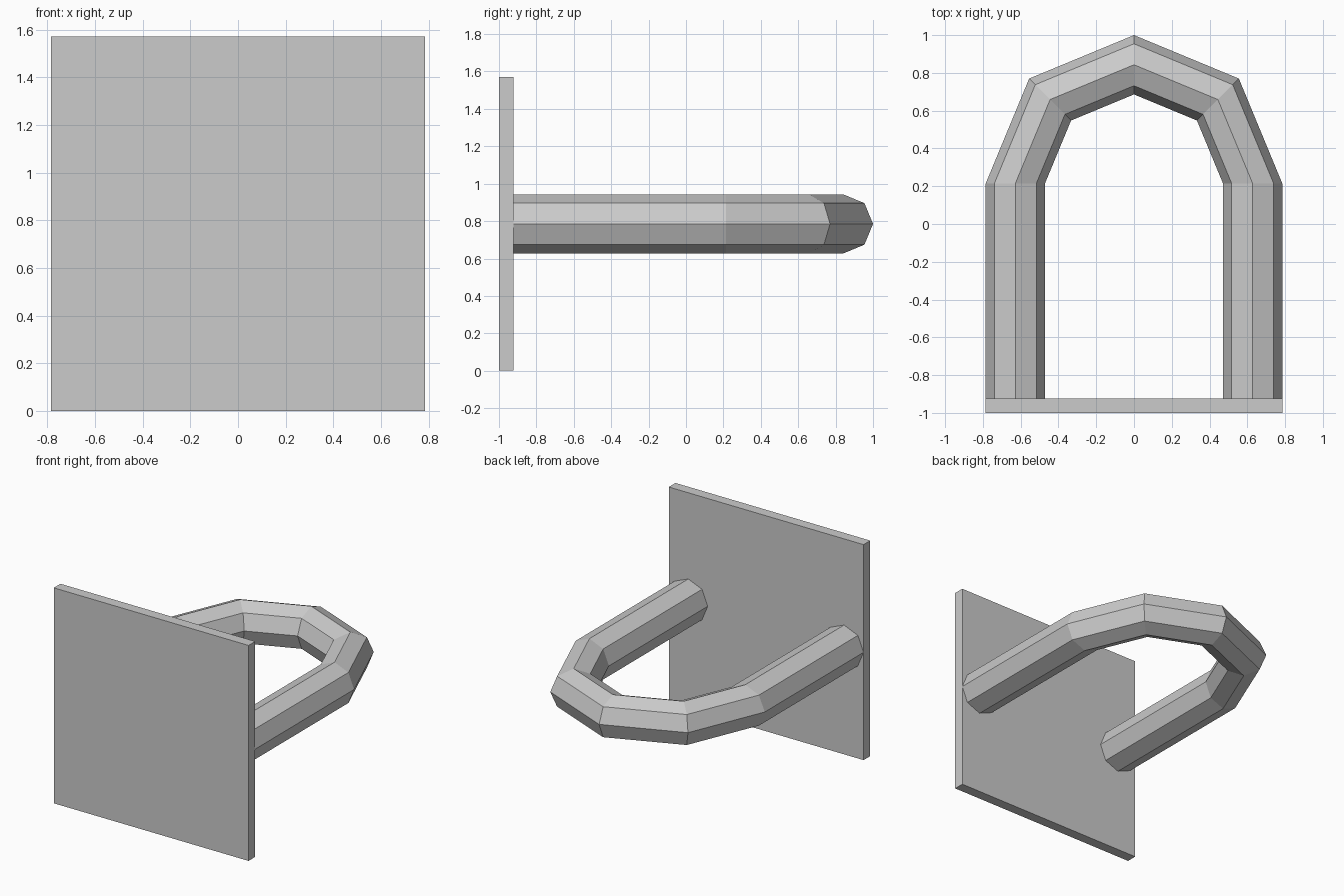
import bpy, bmesh
from math import sin, cos, pi

if "Cube" in bpy.data.objects:
    bpy.data.objects.remove(bpy.data.objects["Cube"])

HALF = 0.785     # half width of the plate, also its mid height
TUBE_R = 0.157
BEND_R = HALF - TUBE_R
BEND_Y = 0.215   # where the straight legs meet the bend


def finish(bm, name):
    bmesh.ops.recalc_face_normals(bm, faces=bm.faces)
    mesh = bpy.data.meshes.new(name)
    bm.to_mesh(mesh)
    bm.free()
    obj = bpy.data.objects.new(name, mesh)
    bpy.context.collection.objects.link(obj)
    return obj


# Square wall plate
bm = bmesh.new()
bmesh.ops.create_cube(bm, size=1)
bmesh.ops.scale(bm, vec=(2 * HALF, 0.077, 2 * HALF), verts=bm.verts)
bmesh.ops.translate(bm, vec=(0, -0.9615, HALF), verts=bm.verts)
finish(bm, "wall_plate")

# U-shaped octagonal bar: leg, half ring in four segments, leg
stations = [(0, -0.93)] + [(i * pi / 4, BEND_Y) for i in range(5)] + [(pi, -0.93)]
bm = bmesh.new()
rings = []
for angle, y in stations:
    ring = []
    for k in range(8):
        t = k * pi / 4
        r = BEND_R + TUBE_R * cos(t)
        ring.append(bm.verts.new((r * cos(angle), y + r * sin(angle), HALF + TUBE_R * sin(t))))
    rings.append(ring)
for a, b in zip(rings, rings[1:]):
    for k in range(8):
        n = (k + 1) % 8
        bm.faces.new((a[k], a[n], b[n], b[k]))
bm.faces.new(rings[0])
bm.faces.new(rings[-1])
finish(bm, "u_bar")
